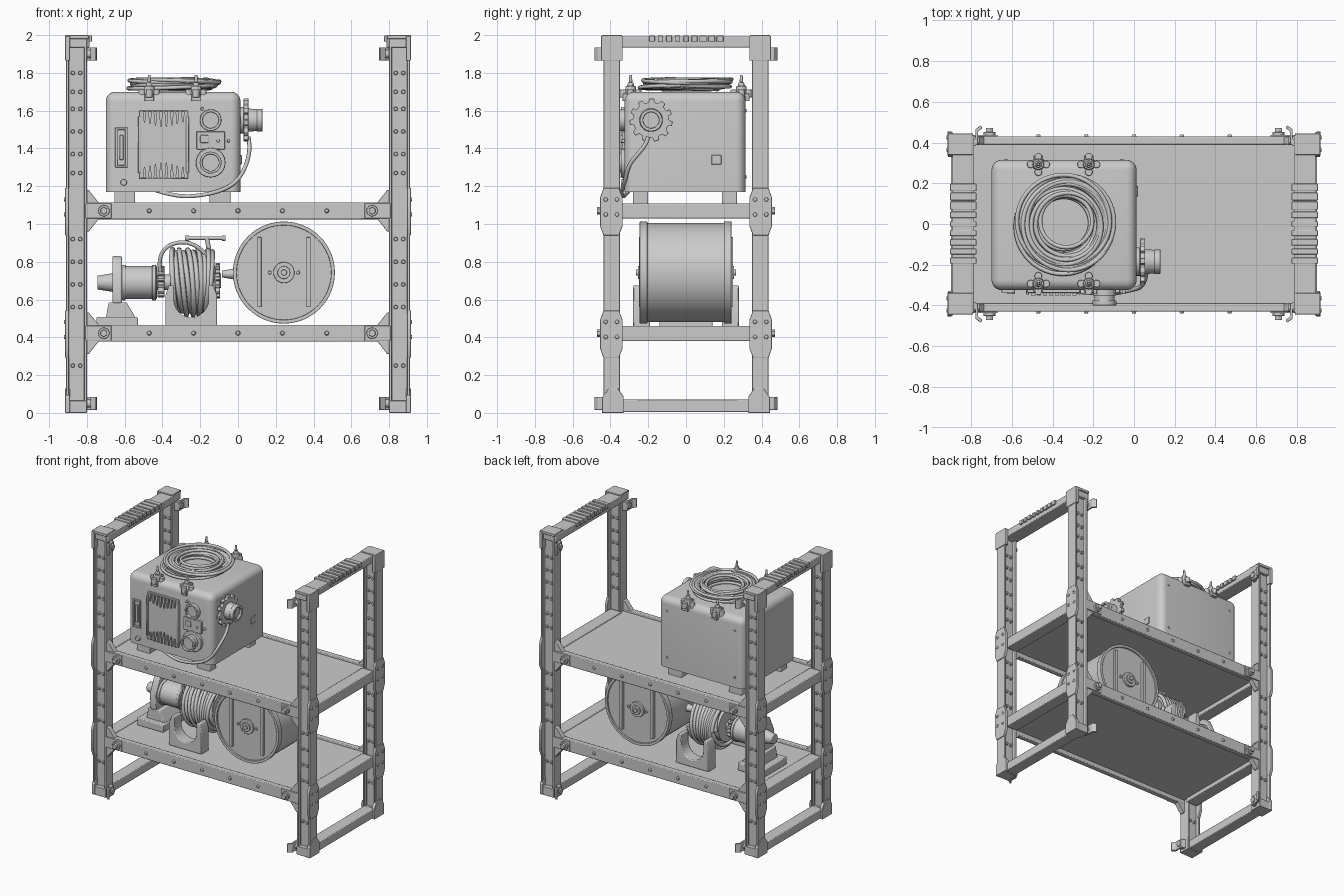
import bpy, bmesh, math, random
from mathutils import Vector, Matrix

if "Cube" in bpy.data.objects:
    bpy.data.objects.remove(bpy.data.objects["Cube"])
random.seed(4)
TAU = 2 * math.pi

def box(bm, x0, x1, y0, y1, z0, z1):
    m = Matrix.Translation(((x0+x1)/2, (y0+y1)/2, (z0+z1)/2)) @ Matrix.Diagonal((x1-x0, y1-y0, z1-z0, 1))
    bmesh.ops.create_cube(bm, size=1, matrix=m)

def cyl(bm, a, b, r, r2=None, seg=24):
    a, b = Vector(a), Vector(b)
    m = Matrix.Translation((a+b)/2) @ (b-a).to_track_quat('Z', 'Y').to_matrix().to_4x4()
    bmesh.ops.create_cone(bm, cap_ends=True, segments=seg, radius1=r, radius2=r if r2 is None else r2,
                          depth=(b-a).length, matrix=m)

def prism(bm, pts, axis, lo, hi):
    put = {'x': lambda u, v, w: (w, u, v), 'y': lambda u, v, w: (u, w, v), 'z': lambda u, v, w: (u, v, w)}[axis]
    f = bm.faces.new([bm.verts.new(put(u, v, lo)) for u, v in pts])
    new = bmesh.ops.extrude_face_region(bm, geom=[f])['geom']
    d = Vector(put(0, 0, hi-lo))
    bmesh.ops.translate(bm, vec=d, verts=[g for g in new if isinstance(g, bmesh.types.BMVert)])

def gear_pts(cu, cv, r, tooth, n):
    pts = []
    for i in range(n):
        for f, rr in ((0, r), (.4, r), (.5, r+tooth), (.9, r+tooth)):
            a = TAU*(i+f)/n
            pts.append((cu+rr*math.cos(a), cv+rr*math.sin(a)))
    return pts

def ring(bm, c, axis, r_in, r_out, lo, hi, seg=48):
    """Square-section ring about an axis through c."""
    rows = []
    for i in range(seg):
        a, row = TAU*i/seg, []
        for r, w in ((r_in, lo), (r_out, lo), (r_out, hi), (r_in, hi)):
            u, v = c[0]+r*math.cos(a), c[1]+r*math.sin(a)
            row.append(bm.verts.new((w, u, v) if axis == 'x' else (u, w, v)))
        rows.append(row)
    for i in range(seg):
        p, q = rows[i], rows[(i+1) % seg]
        for k in range(4):
            bm.faces.new((p[k], p[(k+1) % 4], q[(k+1) % 4], q[k]))

def done(name, bm, bevel=0, mirror=''):
    bmesh.ops.recalc_face_normals(bm, faces=bm.faces[:])
    me = bpy.data.meshes.new(name)
    bm.to_mesh(me)
    bm.free()
    me.shade_smooth()
    me.set_sharp_from_angle(angle=math.radians(32))
    ob = bpy.data.objects.new(name, me)
    bpy.context.collection.objects.link(ob)
    if bevel:
        b = ob.modifiers.new('bevel', 'BEVEL')
        b.width, b.segments, b.limit_method = bevel, 2, 'ANGLE'
    if mirror:
        m = ob.modifiers.new('mirror', 'MIRROR')
        m.use_axis = ('x' in mirror, 'y' in mirror, False)

def tubes(name, paths, r, cyclic=False, kind='POLY'):
    cu = bpy.data.curves.new(name, 'CURVE')
    cu.dimensions, cu.bevel_depth, cu.bevel_resolution, cu.use_fill_caps = '3D', r, 2, True
    for pts in paths:
        s = cu.splines.new(kind)
        s.points.add(len(pts)-1)
        for p, co in zip(s.points, pts):
            p.co = (*co, 1)
        s.use_cyclic_u = cyclic
        if kind == 'NURBS':
            s.use_endpoint_u, s.order_u = True, 4
    bpy.context.collection.objects.link(bpy.data.objects.new(name, cu))

new = bmesh.new
SHELVES = (1.07, 0.422)

# Corner posts: H-section with paired bolts in both recesses
bm = new()
prism(bm, [(.80, -.437), (.814, -.437), (.814, -.41), (.896, -.41), (.896, -.437), (.91, -.437),
           (.91, -.35), (.896, -.35), (.896, -.378), (.814, -.378), (.814, -.35), (.80, -.35)], 'z', 0, 1.985)
done('corner_posts', bm, .003, 'xy')
bm = new()
for z in (1.80, 1.70, 1.61, 1.49, 1.37, 1.27, .92, .80, .68, .56, .25):
    for x in (.835, .875):
        for y0, y1 in ((-.405, -.428), (-.383, -.36)):
            cyl(bm, (x, y0, z), (x, y1, z), .012, .009, 8)
done('post_bolts', bm, 0, 'xy')

# End frame rails, corner plates and joint side plates
bm = new()
box(bm, .785, .893, -.435, .435, 1.935, 1.992)
box(bm, .81, .90, -.36, .36, 0.005, .07)
for z in SHELVES:
    box(bm, .79, .885, -.36, .36, z-.042, z+.038)
done('end_rails', bm, .005, 'x')
bm = new()
box(bm, .89, .915, -.45, -.335, 1.865, 1.995)
box(bm, .79, .915, -.445, -.34, 1.98, 2.0)
box(bm, .80, .91, -.442, -.35, 0, .065)
prism(bm, [(-.445, 0), (-.33, 0), (-.33, .085), (-.36, .13), (-.41, .13), (-.445, .08)], 'x', .89, .915)
for z in SHELVES:
    prism(bm, [(-.437, z-.13), (-.455, z-.08), (-.455, z+.07), (-.437, z+.12), (-.355, z+.12),
               (-.335, z+.07), (-.335, z-.08), (-.355, z-.13)], 'x', .895, .916)
    for y, dz in ((-.425, .06), (-.425, -.02), (-.365, .06), (-.365, -.02)):
        cyl(bm, (.91, y, z+dz), (.922, y, z+dz), .013, .01, 10)
done('corner_and_joint_plates', bm, .003, 'xy')
bm = new()
for i in range(9):
    y, w = -.18+i*.045, random.uniform(.013, .02)
    box(bm, .774, .904, y-w, y+w, 1.965, 1.998)
done('rail_grips', bm, .003, 'x')

# Hooks and outer corner lugs
bm = new()
for z in (.05, 1.90):
    prism(bm, [(.80, -.38), (.766, -.39), (.766, -.455), (.745, -.472), (.752, -.485), (.78, -.465), (.78, -.42),
               (.80, -.41)], 'z', z-.035, z+.035)
    cyl(bm, (.80, -.41, z), (.758, -.41, z), .022, seg=12)
done('frame_hooks', bm, .003, 'xy')

# Shelf decks and long beams with end plates, gussets, bolts
for name, z in zip(('upper', 'lower'), SHELVES):
    bm = new()
    box(bm, -.80, .80, -.40, .40, z-.012, z+.03)
    done(name+'_shelf_deck', bm)
    bm = new()
    box(bm, -.81, .81, -.43, -.39, z-.045, z+.044)
    done(name+'_shelf_beams', bm, .005, 'y')
    bm = new()
    box(bm, .67, .81, -.438, -.42, z-.04, z+.04)
    for s in (1, -1):
        prism(bm, [(.805, z+s*.04), (.735, z+s*.04), (.79, z+s*.11), (.805, z+s*.11)], 'y', -.43, -.39)
    done(name+'_shelf_gussets', bm, .003, 'xy')
    bm = new()
    cyl(bm, (.71, -.43, z), (.71, -.452, z), .03, seg=16)
    cyl(bm, (.71, -.45, z), (.71, -.472, z), .02, seg=6)
    for x in (.235, .47):
        cyl(bm, (x, -.43, z), (x, -.44, z), .013, .009, 10)
    done(name+'_shelf_bolts', bm, .002, 'xy')
    bm = new()
    cyl(bm, (0, -.43, z), (0, -.44, z), .013, .009, 10)
    done(name+'_middle_rivet', bm, 0, 'y')

# Generator case: big rounded box on four feet
bm = new()
box(bm, -.70, .013, -.325, .315, 1.17, 1.70)
bmesh.ops.bevel(bm, geom=[e for e in bm.edges if max(v.co.z for v in e.verts) > 1.5],
                offset=.05, segments=6, profile=.5, affect='EDGES')
done('generator_case', bm)
bm = new()
for x in (-.655, -.15):
    for y in (-.28, .19):
        box(bm, x, x+.11, y, y+.08, 1.09, 1.18)
done('generator_feet', bm, .006)

# Front panel with hanging and standing vent spikes, handle slot, dials
bm = new()
box(bm, -.525, -.265, -.338, -.31, 1.24, 1.60)
for x0, x1 in ((-.53, -.515), (-.275, -.26)):
    box(bm, x0, x1, -.346, -.31, 1.27, 1.57)
box(bm, -.22, -.07, -.34, -.31, 1.395, 1.49)
box(bm, -.20, -.155, -.348, -.31, 1.43, 1.47)
done('front_panels', bm, .004)
bm = new()
for i in range(8):
    x, n = -.495+i*.029, abs(i-3.5)*.008
    prism(bm, [(x-.01, 1.595), (x+.01, 1.595), (x+.003, 1.51+n), (x-.003, 1.51+n)], 'y', -.352, -.33)
    prism(bm, [(x-.01, 1.245), (x+.01, 1.245), (x+.003, 1.33-n), (x-.003, 1.33-n)], 'y', -.352, -.33)
done('vent_spikes', bm)
bm = new()
for x0, x1, z0, z1 in ((-.65, -.638, 1.30, 1.51), (-.597, -.585, 1.30, 1.51),
                       (-.65, -.585, 1.30, 1.312), (-.65, -.585, 1.498, 1.51), (-.627, -.607, 1.34, 1.47)):
    box(bm, x0, x1, -.337, -.31, z0, z1)
done('side_slot', bm, .002)
bm = new()
ring(bm, (-.145, 1.55), 'y', .042, .057, -.352, -.31, 32)
cyl(bm, (-.145, -.31, 1.55), (-.145, -.338, 1.55), .045)
cyl(bm, (-.145, -.31, 1.325), (-.145, -.345, 1.325), .078, seg=32)
cyl(bm, (-.145, -.34, 1.325), (-.145, -.385, 1.325), .05, seg=32)
ring(bm, (-.145, 1.325), 'y', .044, .058, -.40, -.375, 32)
cyl(bm, (-.605, -.31, 1.22), (-.605, -.345, 1.22), .017, seg=16)
for x, z in ((-.19, 1.61), (-.05, 1.44), (-.105, 1.44)):
    cyl(bm, (x, -.31, z), (x, -.345, z), .009, seg=10)
for x, z in ((-.63, 1.25), (-.06, 1.25), (-.63, 1.6), (-.06, 1.6)):
    cyl(bm, (x, .31, z), (x, .32, z), .009, seg=10)
done('dials_and_knobs', bm, .003)

# Side socket with toothed collar, and small side plate
bm = new()
prism(bm, gear_pts(-.185, 1.55, .095, .02, 11), 'x', .03, .055)
cyl(bm, (0, -.185, 1.55), (.03, -.185, 1.55), .07)
cyl(bm, (.05, -.185, 1.55), (.115, -.185, 1.55), .062, .056, 32)
ring(bm, (-.185, 1.55), 'x', .042, .06, .10, .13, 32)
box(bm, 0, .02, .135, .187, 1.315, 1.365)
done('side_socket', bm, .003)
tubes('socket_cable', [[(.055, -.20, 1.46), (.065, -.21, 1.41), (.055, -.31, 1.33), (0, -.32, 1.22), (-.10, -.345, 1.17),
                        (-.2, -.34, 1.15), (-.32, -.33, 1.14), (-.44, -.30, 1.18)]], .011, kind='NURBS')

# Loose cable coil on the lid
rings = []
for k in range(26):
    r0, z0 = .122+.115*random.random(), 1.71+.05*random.random()
    ox, oy = random.uniform(-.014, .014), random.uniform(-.014, .014)
    ph, tilt = random.uniform(0, TAU), random.uniform(0, .012)
    rings.append([(-.335+ox+r0*math.cos(a), oy+r0*math.sin(a), z0+tilt*math.sin(a+ph))
                  for a in (TAU*i/48 for i in range(48))])
tubes('lid_cable_coil', rings, .0105, True)

# Lid clamps: four-lobed plate, bolt, strap over the edge
bm = new()
for x in (-.47, -.222):
    for s in (-1, 1):
        p = Vector((x, s*.293, 1.70))
        for a in range(4):
            q = p+.038*Vector((math.cos(a*TAU/4), math.sin(a*TAU/4), 0))
            cyl(bm, q-Vector((0, 0, .03)), q+Vector((0, 0, .012)), .019, seg=10)
        for z0, z1, r, n in ((1.66, 1.73, .036, 8), (1.73, 1.75, .02, 6), (1.75, 1.79, .01, 8)):
            cyl(bm, (x, p.y, z0), (x, p.y, z1), r, r*.75, n)
        y0, y1 = sorted((s*.30, s*.336))
        box(bm, x-.024, x+.024, y0, y1, 1.65, 1.69)
done('lid_clamps', bm, .003)

# Drum lying across the lower shelf
cx, cz = .243, .743
bm = new()
cyl(bm, (cx, -.232, cz), (cx, .228, cz), .262, seg=64)
for lo, hi in ((-.245, -.205), (.20, .24)):
    ring(bm, (cx, cz), 'y', .25, .27, lo, hi, 64)
for s in (-1, 1):
    for x in (cx-.13, cx+.13):
        y0, y1 = sorted((s*.225, s*.25))
        box(bm, x-.011, x+.011, y0, y1, .56, .93)
    for r, y in ((.056, .245), (.034, .255), (.016, .265)):
        cyl(bm, (cx, s*.22, cz), (cx, s*y, cz), r)
    for dx in (-.075, .075):
        cyl(bm, (cx+dx, s*.22, cz), (cx+dx, s*.242, cz), .01, seg=10)
cyl(bm, (-.01, 0, .735), (-.085, 0, .735), .03, .018, 16)
done('drum', bm, .002)

# Motor on its pedestal
bm = new()
box(bm, -.75, -.53, -.14, .14, .45, .507)
prism(bm, [(-.70, .50), (-.54, .50), (-.59, .585), (-.685, .585)], 'y', -.10, .10)
prism(bm, [(-.10, .58), (.10, .58), (.11, .70), (.06, .81), (.03, .83), (-.03, .83), (-.06, .81), (-.11, .70)],
      'x', -.665, -.615)
done('motor_pedestal', bm, .006)
bm = new()
cyl(bm, (-.62, 0, .69), (-.43, 0, .69), .088, seg=40)
for x in (-.605, -.445):
    cyl(bm, (x-.01, 0, .69), (x+.01, 0, .69), .094, seg=40)
cyl(bm, (-.66, 0, .69), (-.745, 0, .69), .05, .036)
cyl(bm, (-.44, 0, .69), (-.09, 0, .70), .04)
prism(bm, gear_pts(0, .695, .062, .022, 14), 'x', -.425, -.39)
prism(bm, gear_pts(0, .70, .075, .02, 14), 'x', -.12, -.095)
done('motor', bm, .003)

# Rope drum with cradle, wound rope and brake handle
bm = new()
cyl(bm, (-.36, 0, .70), (-.125, 0, .70), .125, seg=32)
done('rope_core', bm)
N, T = 28, 10
wind = []
for layer in (0, 1):
    r = .138+.026*layer
    wind.append([(-.345+.21*i/(N*T)+.014*math.sin(TAU*i/N*1.07+layer*2), r*math.cos(TAU*i/N),
                  .693+(r+.012*math.sin(i*.11))*math.sin(TAU*i/N)) for i in range(N*T+1)])
tubes('wound_rope', wind, .0135)
bm = new()
arc = [(-.247+.092*math.cos(a), .60+.095*math.sin(a)) for a in (math.pi+math.pi*i/12 for i in range(13))]
prism(bm, [(-.385, .45), (-.385, .62), (-.365, .675), (-.339, .675)] + arc +
      [(-.155, .675), (-.13, .675), (-.11, .62), (-.11, .45)], 'y', -.28, -.19)
done('rope_cradles', bm, .006, 'y')
bm = new()
cyl(bm, (-.27, 0, .925), (-.075, 0, .925), .009, seg=12)
for x in (-.27, -.075):
    cyl(bm, (x-.01, 0, .925), (x+.01, 0, .925), .015, seg=12)
cyl(bm, (-.165, 0, .925), (-.13, 0, .74), .012, seg=12)
done('brake_handle', bm)
tubes('loop_cable', [[(-.41, -.05, .74), (-.43, -.08, .85), (-.33, -.10, .92), (-.2, -.09, .89),
                      (-.14, -.07, .80), (-.12, -.05, .74)]], .011, kind='NURBS')
